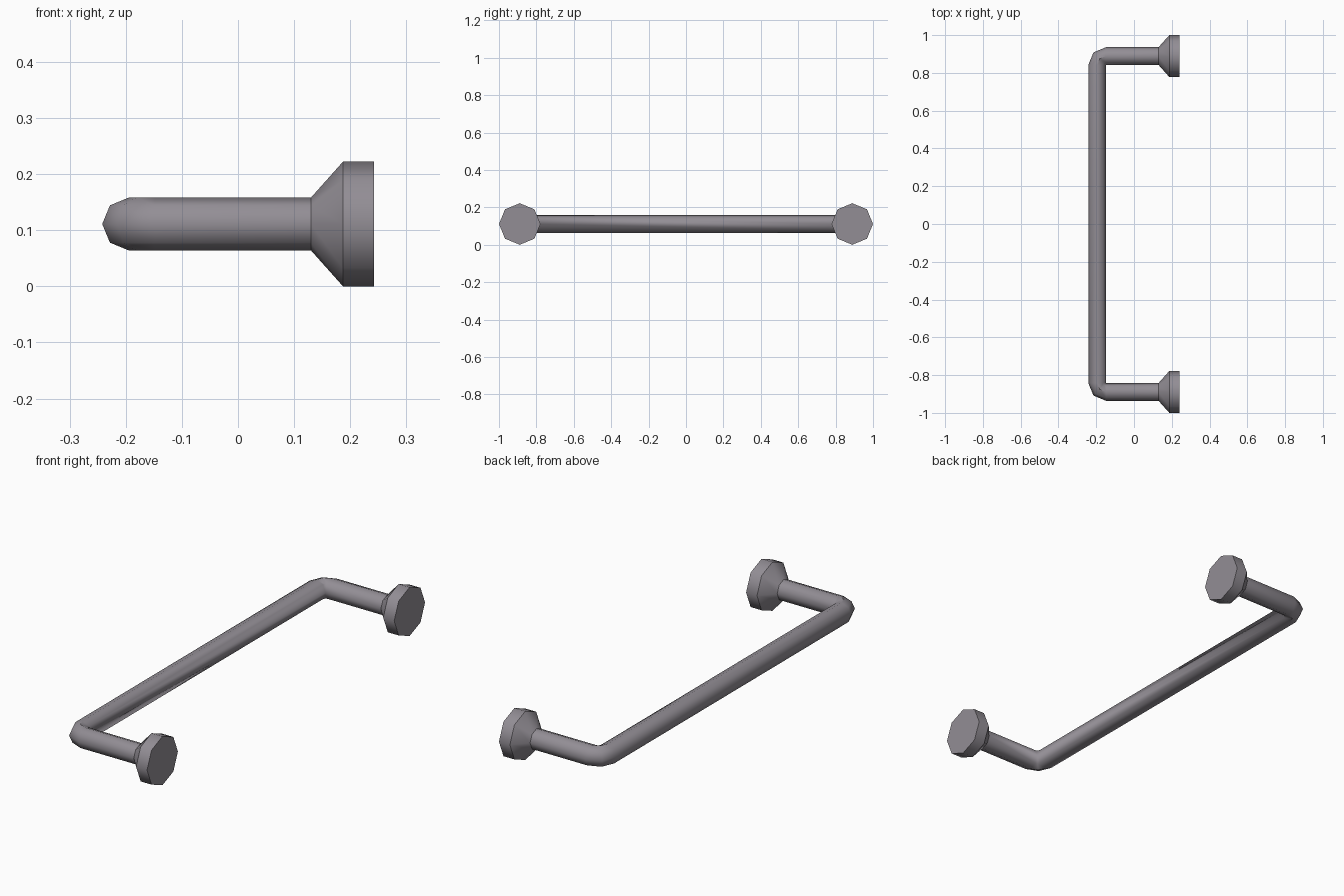
import bpy, bmesh
from math import sin, cos, pi, radians
from mathutils import Vector

if "Cube" in bpy.data.objects:
    bpy.data.objects.remove(bpy.data.objects["Cube"], do_unlink=True)

SIDES = 8
HEIGHT = 0.111      # axis height
ARM_Y = 0.889       # distance of each arm from the centre
TUBE = 0.047        # tube radius
BAR_X = -0.195      # axis of the long bar
NECK_X = 0.13       # where an arm meets its mount

metal = bpy.data.materials.new("grey metal")
metal.use_nodes = True
colour = (0.29, 0.27, 0.30, 1)
metal.diffuse_color = colour
shader = next(n for n in metal.node_tree.nodes if n.type == 'BSDF_PRINCIPLED')
shader.inputs["Base Color"].default_value = colour


def sweep(name, stations, cap_end=False):
    """Skin octagonal rings; each station is (x, y, heading, radius)."""
    bm = bmesh.new()
    rings = []
    for x, y, heading, radius in stations:
        side = Vector((-sin(heading), cos(heading), 0))
        centre = Vector((x, y, HEIGHT))
        rings.append([bm.verts.new(centre + radius * (
            side * cos(2 * pi * i / SIDES) + Vector((0, 0, sin(2 * pi * i / SIDES)))))
            for i in range(SIDES)])
    for a, b in zip(rings, rings[1:]):
        for i in range(SIDES):
            j = (i + 1) % SIDES
            bm.faces.new((a[i], a[j], b[j], b[i]))
    if cap_end:
        bm.faces.new(rings[-1])
    # The inner points of each bend share one pivot
    bmesh.ops.remove_doubles(bm, verts=bm.verts, dist=0.0005)
    bmesh.ops.recalc_face_normals(bm, faces=bm.faces)
    mesh = bpy.data.meshes.new(name)
    bm.to_mesh(mesh)
    bm.free()
    mesh.materials.append(metal)
    obj = bpy.data.objects.new(name, mesh)
    bpy.context.collection.objects.link(obj)
    bpy.ops.object.select_all(action='DESELECT')
    obj.select_set(True)
    bpy.context.view_layer.objects.active = obj
    bpy.ops.object.shade_smooth_by_angle(angle=radians(45.5))
    return obj


# Handle: two arms and a long bar, with each bend turning about its inner corner
pivot_x, pivot_y = BAR_X + TUBE, ARM_Y - TUBE
path = [(NECK_X, -ARM_Y, pi, TUBE)]
for heading in (pi, 3 * pi / 4, pi / 2):
    path.append((pivot_x - TUBE * sin(heading - pi / 2 + pi / 2) if heading != pi else pivot_x,
                 -pivot_y + TUBE * cos(heading), heading, TUBE))
path += [(x, -y, pi - heading, r) for x, y, heading, r in reversed(path)]
sweep("handle", path)

# Flared wall mounts, closed on the wall side
profile = [(NECK_X, TUBE), (0.187, 0.111), (0.242, 0.111)]
for name, y in (("front_mount", -ARM_Y), ("back_mount", ARM_Y)):
    sweep(name, [(x, y, 0, r) for x, r in profile], cap_end=True)
